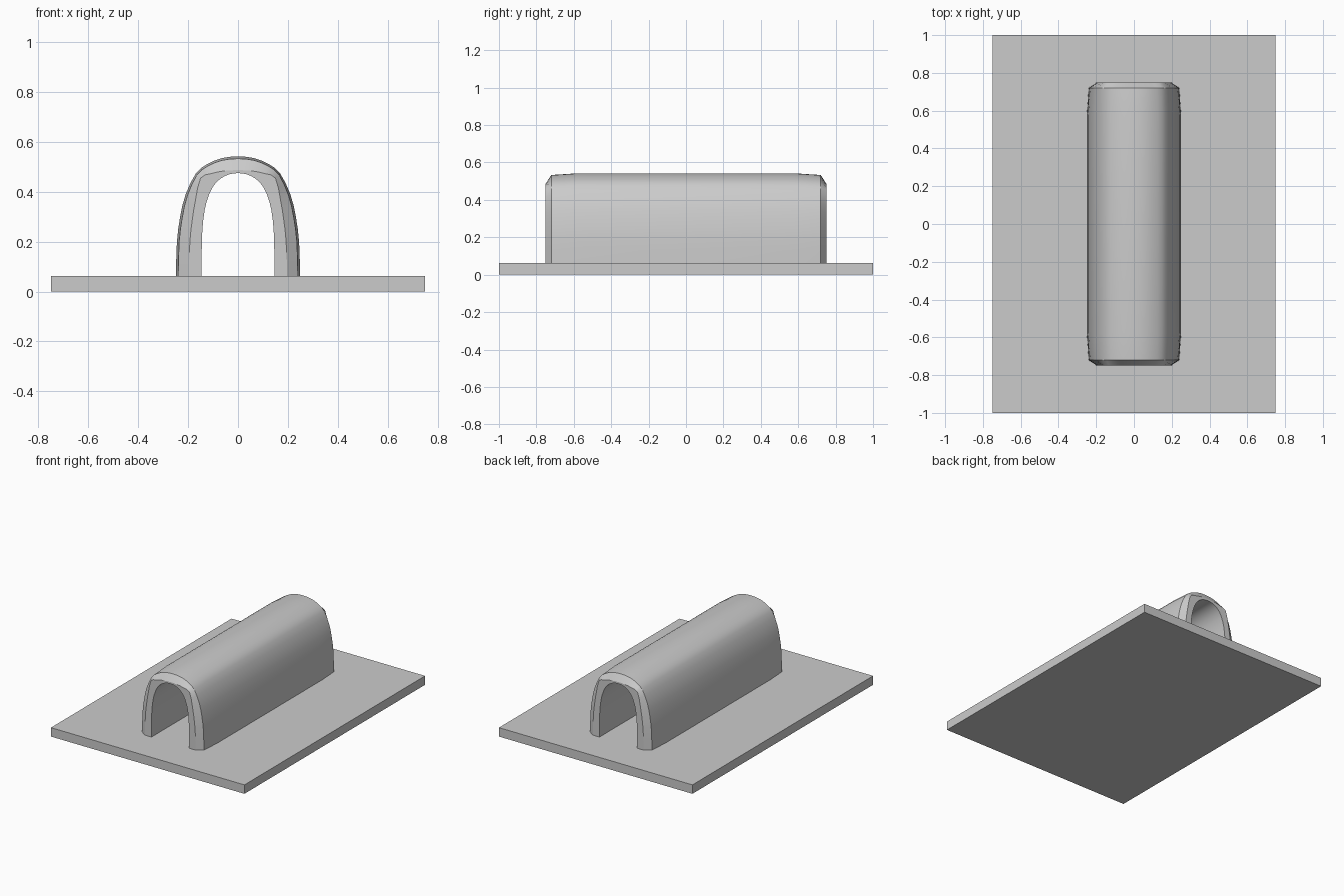
import bpy, bmesh
from mathutils import Vector

if "Cube" in bpy.data.objects:
    bpy.data.objects.remove(bpy.data.objects["Cube"])

BASE_H = 0.0625


def make_object(name, bm):
    bmesh.ops.recalc_face_normals(bm, faces=bm.faces)
    mesh = bpy.data.meshes.new(name)
    bm.to_mesh(mesh)
    bm.free()
    obj = bpy.data.objects.new(name, mesh)
    bpy.context.collection.objects.link(obj)
    return obj


def arch(half, steps=2):
    """Mirror a half profile (foot to crown) and smooth it with a Catmull-Rom curve."""
    p = [Vector(q) for q in half] + [Vector((-x, z)) for x, z in half[-2::-1]]
    ext = [2 * p[0] - p[1]] + p + [2 * p[-1] - p[-2]]
    out = []
    for i in range(1, len(ext) - 2):
        a, b, c, d = ext[i - 1:i + 3]
        for s in range(steps):
            t = s / steps
            out.append(0.5 * (2 * b + (c - a) * t + (2 * a - 5 * b + 4 * c - d) * t * t
                              + (3 * b - a - 3 * c + d) * t ** 3))
    return out + [p[-1]]


# base plate
bm = bmesh.new()
bmesh.ops.create_cube(bm, size=1)
for v in bm.verts:
    v.co = (v.co.x * 1.5, v.co.y * 2, (v.co.z + 0.5) * BASE_H)
make_object("base_plate", bm)

# half profiles of the arch, foot to crown
outer = arch([(.249, BASE_H), (.245, .2), (.232, .3), (.21, .39), (.168, .475),
              (.125, .51), (.065, .535), (0, .542)])
shoulder = arch([(.24, BASE_H), (.236, .2), (.223, .3), (.203, .385), (.165, .467),
                 (.122, .503), (.065, .526), (0, .533)])
face = arch([(.197, BASE_H), (.193, .2), (.183, .29), (.17, .37), (.15, .455),
             (.108, .473), (.055, .484), (0, .487)])
inner = arch([(.146, BASE_H), (.145, .2), (.139, .29), (.126, .36), (.101, .42),
              (.07, .453), (.036, .47), (0, .475)])

# handle: loft outside from front to back, then return along the inside
stations = [(inner, -.75), (face, -.75), (shoulder, -.72), (outer, -.58),
            (outer, .58), (shoulder, .72), (face, .75), (inner, .75)]
bm = bmesh.new()
rings = [[bm.verts.new((p.x, y, p.y)) for p in prof] for prof, y in stations]
for r0, r1 in zip(rings, rings[1:] + rings[:1]):
    for i in range(len(r0) - 1):
        bm.faces.new((r0[i], r0[i + 1], r1[i + 1], r1[i]))
# The foot is open where it meets the plate, so orient by the crown face
handle = make_object("arched_handle", bm)
bpy.context.view_layer.objects.active = handle
handle.select_set(True)
bpy.ops.object.shade_smooth_by_angle(angle=0.5)
